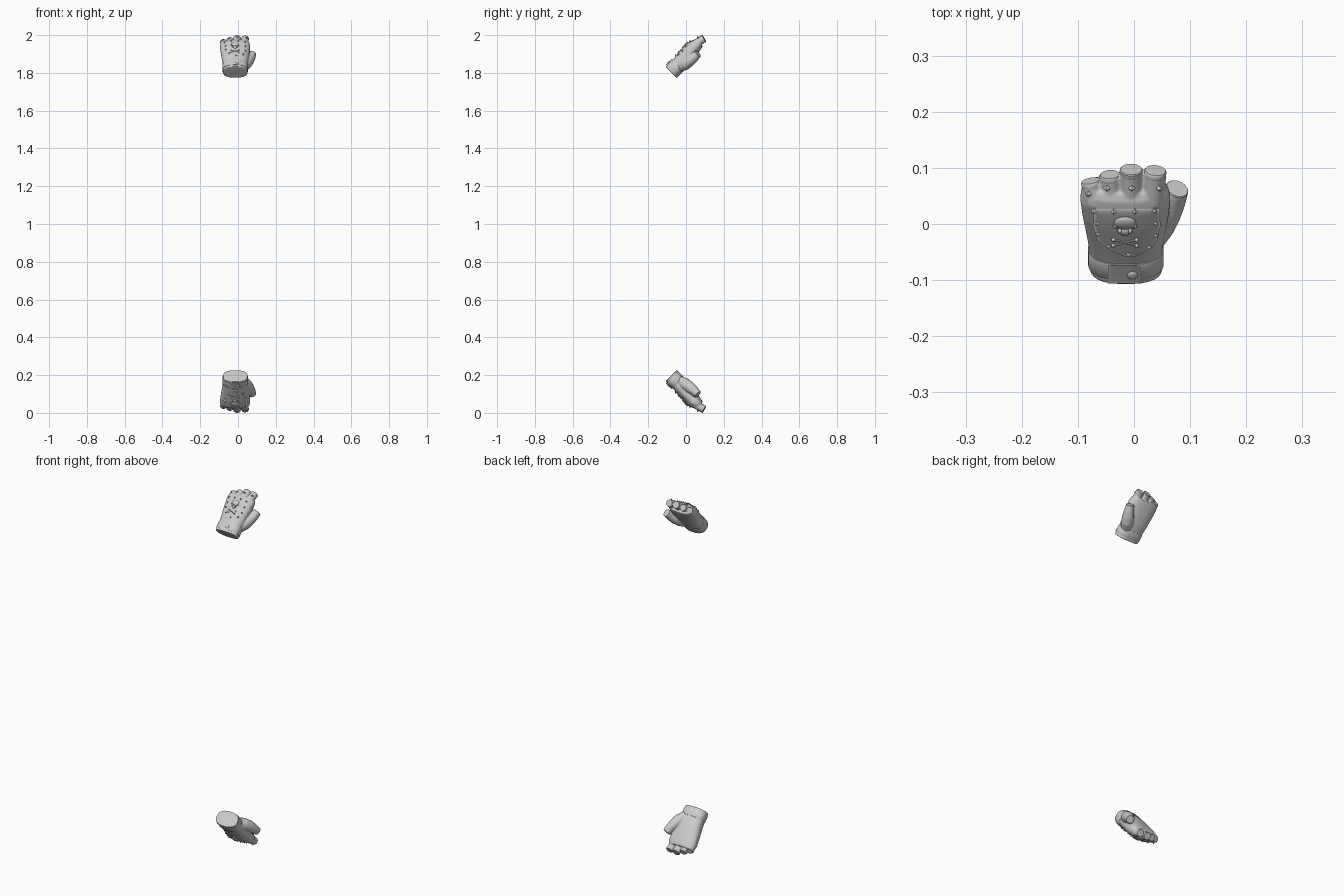
import bpy, bmesh
from math import cos, sin, pi, radians, sqrt
from mathutils import Vector, Matrix
from mathutils.bvhtree import BVHTree

if "Cube" in bpy.data.objects:
    bpy.data.objects.remove(bpy.data.objects["Cube"])

# Local glove frame: x across, y from wrist to fingers, z out of the back of the hand
S = sqrt(0.5)
TILT = Matrix.Rotation(radians(45), 4, 'X')
parts = []


def finish(name, bm, angle=35):
    bmesh.ops.recalc_face_normals(bm, faces=bm.faces)
    me = bpy.data.meshes.new(name)
    bm.to_mesh(me)
    bm.free()
    me.shade_smooth()
    me.set_sharp_from_angle(angle=radians(angle))
    ob = bpy.data.objects.new(name, me)
    bpy.context.collection.objects.link(ob)
    parts.append(ob)
    return ob


def bridge(bm, rings):
    rows = [[bm.verts.new(p) for p in r] for r in rings]
    n = len(rows[0])
    for a, b in zip(rows, rows[1:]):
        for i in range(n):
            bm.faces.new((a[i], a[(i + 1) % n], b[(i + 1) % n], b[i]))
    bm.faces.new(rows[0][::-1])
    bm.faces.new(rows[-1])


def section(u, x0, x1, w0, w1, grow=0.0, n=40):
    """Rounded hand cross-section at distance u along the glove."""
    cx, cz, rx, rz = (x0 + x1) / 2, (w0 + w1) / 2, (x1 - x0) / 2 + grow, (w1 - w0) / 2 + grow
    f = lambda v: abs(v) ** 0.8 * (1 if v > 0 else -1)
    return [(cx + rx * f(cos(2 * pi * i / n)), u, cz + rz * f(sin(2 * pi * i / n))) for i in range(n)]


def tube(bm, pts, n=24):
    """Round tube through (x, y, z, radius) points."""
    rings = []
    for i, p in enumerate(pts):
        a, b = pts[max(i - 1, 0)], pts[min(i + 1, len(pts) - 1)]
        q = Vector((0, 0, 1)).rotation_difference(Vector(b[:3]) - Vector(a[:3]))
        rings.append([Vector(p[:3]) + q @ Vector((p[3] * cos(2 * pi * k / n), p[3] * sin(2 * pi * k / n), 0))
                      for k in range(n)])
    bridge(bm, rings)


# Hand, finger and thumb volumes, fused by a voxel remesh
hand = [(-.114, -.079, .051, -.049, .037), (-.085, -.079, .050, -.046, .036), (-.06, -.080, .051, -.046, .036),
        (-.02, -.085, .056, -.046, .038), (.03, -.092, .062, -.040, .040), (.07, -.096, .065, -.034, .039),
        (.09, -.094, .062, -.030, .033), (.102, -.088, .056, -.026, .024)]
fingers = [(-.070, -.077, .108, .018), (-.040, -.043, .124, .0185), (-.006, -.005, .137, .0205), (.033, .038, .134, .020)]
thumb = [(.022, -.06, -.018, .028), (.040, -.03, -.028, .032), (.055, 0, -.033, .030),
         (.068, .028, -.036, .025), (.077, .056, -.036, .021)]
digits = [[(a, .03, .012, r), (a, .075, .013, r * 1.05), (b, tip, -.003, r)] for a, b, tip, r in fingers] + [thumb]

bm = bmesh.new()
bridge(bm, [section(*h) for h in hand])
for d in digits:
    tube(bm, d)
body = finish("glove_body", bm)
m = body.modifiers.new("fuse", 'REMESH')
m.mode, m.voxel_size = 'VOXEL', 0.0028
m = body.modifiers.new("soften", 'SMOOTH')
m.factor, m.iterations = 0.5, 5
bpy.context.view_layer.update()
dg = bpy.context.evaluated_depsgraph_get()
me = bpy.data.meshes.new_from_object(body.evaluated_get(dg))
body.modifiers.clear()
body.data = me
me.shade_smooth()
me.set_sharp_from_angle(angle=radians(50))
bm = bmesh.new()
bm.from_mesh(me)
tree = BVHTree.FromBMesh(bm)
bm.free()


def drop(x, y):
    """Point and normal on the glove under plan position (x, y)."""
    hit, nor, _, _ = tree.ray_cast(Vector((x, (y + .3) * S, (.3 - y) * S)), Vector((0, -S, -S)))
    return (hit, nor) if hit else (Vector((x, y * S, 0)), Vector((0, 0, 1)))


def patch(name, rows, lift, cols=20, sub=5):
    """Raised leather panel from plan rows (y, x left, x right)."""
    fine = []
    for a, b in zip(rows, rows[1:]):
        fine += [[p + (q - p) * k / sub for p, q in zip(a, b)] for k in range(sub)]
    fine.append(rows[-1])
    top, low = [], []
    bm = bmesh.new()
    for y, x0, x1 in fine:
        hits = [drop(x0 + (x1 - x0) * i / cols, y) for i in range(cols + 1)]
        top.append([bm.verts.new(p + n * lift) for p, n in hits])
    for a, b in zip(top, top[1:]):
        for i in range(cols):
            bm.faces.new((a[i], a[i + 1], b[i + 1], b[i]))
    bmesh.ops.solidify(bm, geom=bm.faces[:], thickness=lift + .001)
    return finish(name, bm, 50)


def place(x, y, lift=0.0, spin=0.0):
    p, n = drop(x, y)
    q = Vector((0, 0, 1)).rotation_difference(n).to_matrix().to_4x4()
    return Matrix.Translation(p + n * lift) @ q @ Matrix.Rotation(spin, 4, 'Z')


def ball(bm, mat, size):
    bmesh.ops.create_uvsphere(bm, u_segments=16, v_segments=10, radius=1, matrix=mat @ Matrix.Diagonal((*size, 1)))


def cone(bm, mat, r1, r2, depth, n):
    bmesh.ops.create_cone(bm, cap_ends=True, segments=n, radius1=r1, radius2=r2, depth=depth, matrix=mat)


# Hemmed finger and thumb ends
bm = bmesh.new()
for d in digits:
    a, b = Vector(d[-2][:3]), Vector(d[-1][:3])
    v, r = (b - a).normalized(), d[-1][3]
    tube(bm, [(*(b + v * t), r * k) for t, k in ((-.011, .95), (-.009, 1.0), (-.001, 1.0), (.001, .93))])
finish("finger_hems", bm)

# Wrist strap, tab and snap button
bm = bmesh.new()
bridge(bm, [section(u, *hand[1][1:], grow=g) for u, g in
            ((-.101, -.002), (-.101, .002), (-.099, .003), (-.064, .003), (-.062, .002), (-.062, -.002))])
finish("wrist_strap", bm)
patch("strap_tab", [(-.100, -.045, .006), (-.096, -.045, .012), (-.072, -.045, .012), (-.067, -.045, .006)], .005, sub=3)
bm = bmesh.new()
ball(bm, place(-.003, -.086, .005), (.0095, .0095, .004))
finish("strap_button", bm)

# Shield-shaped panel on the back of the hand
patch("back_panel", [(.030, -.071, .045), (.0, -.072, .046), (-.025, -.064, .040),
                     (-.043, -.042, .024), (-.054, -.018, .002)], .0022)

# Pyramid studs round the panel and on the knuckles
studs = [(-.070, .026), (-.036, .025), (.002, .025), (.036, .027), (-.065, .005), (.038, .005), (-.063, -.014),
         (.038, -.016), (-.045, -.036), (.027, -.037), (-.009, -.050),
         (-.081, .056), (-.048, .066), (-.004, .066), (.045, .066)]
bm = bmesh.new()
for x, y in studs:
    cone(bm, place(x, y, .004), .0065, .0008, .008, 4)
finish("studs", bm, 20)

# Skull emblem with crossed bones
bm = bmesh.new()
X = -.016
ball(bm, place(X, .006, .003), (.020, .015, .006))
ball(bm, place(X, -.010, .002), (.009, .010, .006))
for s in (-1, 1):
    cone(bm, place(X + s * .017, .000, .004), .0065, .001, .009, 6)
    ball(bm, place(X + s * .009, -.008, .003), (.004, .006, .005))
    rod = place(X, -.029, .003, s * radians(20)) @ Matrix.Rotation(pi / 2, 4, 'Y')
    cone(bm, rod, .002, .002, .044, 8)
    for e in (-1, 1):
        ball(bm, rod @ Matrix.Translation((0, 0, e * .022)), (.0035, .0035, .0035))
finish("skull_emblem", bm)

# Tilt into the upper position, then mirror to the lower glove
for ob in parts:
    ob.data.transform(TILT)
pts = [v.co for ob in parts for v in ob.data.vertices]
ys = [p.y for p in pts]
shift = Matrix.Translation((0, -(max(ys) + min(ys)) / 2, 2 - max(p.z for p in pts)))
flip = Matrix.Translation((0, 0, 2)) @ Matrix.Diagonal((1, 1, -1, 1))
for ob in parts:
    ob.data.transform(shift)
    low = ob.copy()
    low.data = ob.data.copy()
    low.data.transform(flip)
    low.data.flip_normals()
    ob.name, low.name = "upper_" + ob.name, "lower_" + ob.name
    bpy.context.collection.objects.link(low)
